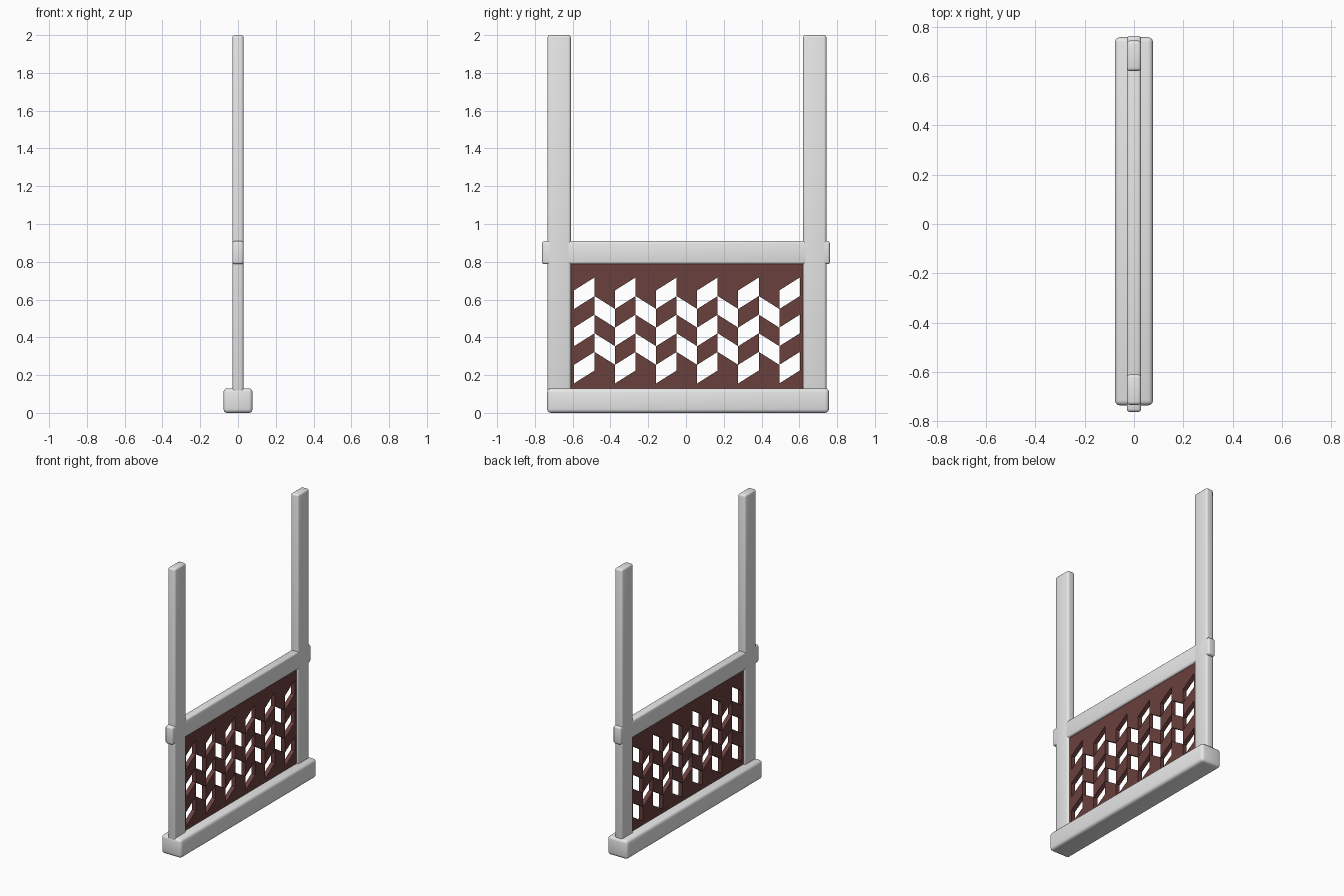
import bpy, bmesh

if "Cube" in bpy.data.objects:
    bpy.data.objects.remove(bpy.data.objects["Cube"])


def material(name, rgb):
    m = bpy.data.materials.new(name)
    m.diffuse_color = (*rgb, 1)
    m.use_nodes = True
    m.node_tree.nodes["Principled BSDF"].inputs["Base Color"].default_value = m.diffuse_color
    return m


GREY = material("light_grey", (0.8, 0.8, 0.8))
BROWN = material("dark_brown", (0.14, 0.05, 0.046))


def add_object(name, bm, mat):
    me = bpy.data.meshes.new(name)
    bmesh.ops.recalc_face_normals(bm, faces=bm.faces[:])
    bm.to_mesh(me)
    bm.free()
    me.materials.append(mat)
    ob = bpy.data.objects.new(name, me)
    bpy.context.collection.objects.link(ob)
    return ob


def rounded_box(name, lo, hi, radius):
    bm = bmesh.new()
    bmesh.ops.create_cube(bm, size=1)
    for v in bm.verts:
        v.co = [l + (c + 0.5) * (h - l) for c, l, h in zip(v.co, lo, hi)]
    bmesh.ops.bevel(bm, geom=bm.edges[:], offset=radius, segments=3,
                    profile=0.5, affect='EDGES')
    ob = add_object(name, bm, GREY)
    bpy.ops.object.select_all(action='DESELECT')
    ob.select_set(True)
    bpy.context.view_layer.objects.active = ob
    bpy.ops.object.shade_smooth_by_angle(angle=0.7)


# Frame: base beam, two posts, cross rail
rounded_box("base_beam", (-0.077, -0.735, 0), (0.077, 0.757, 0.13), 0.02)
rounded_box("left_post", (-0.029, -0.733, 0.05), (0.029, -0.61, 2), 0.013)
rounded_box("right_post", (-0.029, 0.62, 0.05), (0.029, 0.743, 2), 0.013)
rounded_box("cross_rail", (-0.029, -0.762, 0.787), (0.029, 0.762, 0.91), 0.013)

# Lattice panel: a zigzag grid with every other cell left open
COLS, ROWS = 11, 5
Y0, Z0, W, H, RISE, T = -0.593, 0.156, 0.1087, 0.0985, 0.0685, 0.03
ys = [-0.615] + [Y0 + W * i for i in range(COLS + 1)] + [0.625]
bm = bmesh.new()
grid = []
for i, y in enumerate(ys):
    shift = RISE if i % 2 == 0 else 0
    zs = [0.12] + [Z0 + shift + H * j for j in range(ROWS + 1)] + [0.795]
    grid.append([bm.verts.new((-T / 2, y, z)) for z in zs])
for i in range(COLS + 2):
    for j in range(ROWS + 2):
        inside = 1 <= i <= COLS and 1 <= j <= ROWS
        if inside and (i + j) % 2 == 0:
            continue
        bm.faces.new((grid[i][j], grid[i + 1][j],
                      grid[i + 1][j + 1], grid[i][j + 1]))
# Thickness: copy the sheet and bridge its open edges
open_edges = [e for e in bm.edges if len(e.link_faces) == 1]
dup = bmesh.ops.duplicate(bm, geom=bm.verts[:] + bm.edges[:] + bm.faces[:])
vmap = dup["vert_map"]
for v in [g for g in dup["geom"] if isinstance(g, bmesh.types.BMVert)]:
    v.co.x = T / 2
for e in open_edges:
    a, b = e.verts
    bm.faces.new((a, b, vmap[b], vmap[a]))
add_object("lattice_panel", bm, BROWN)
